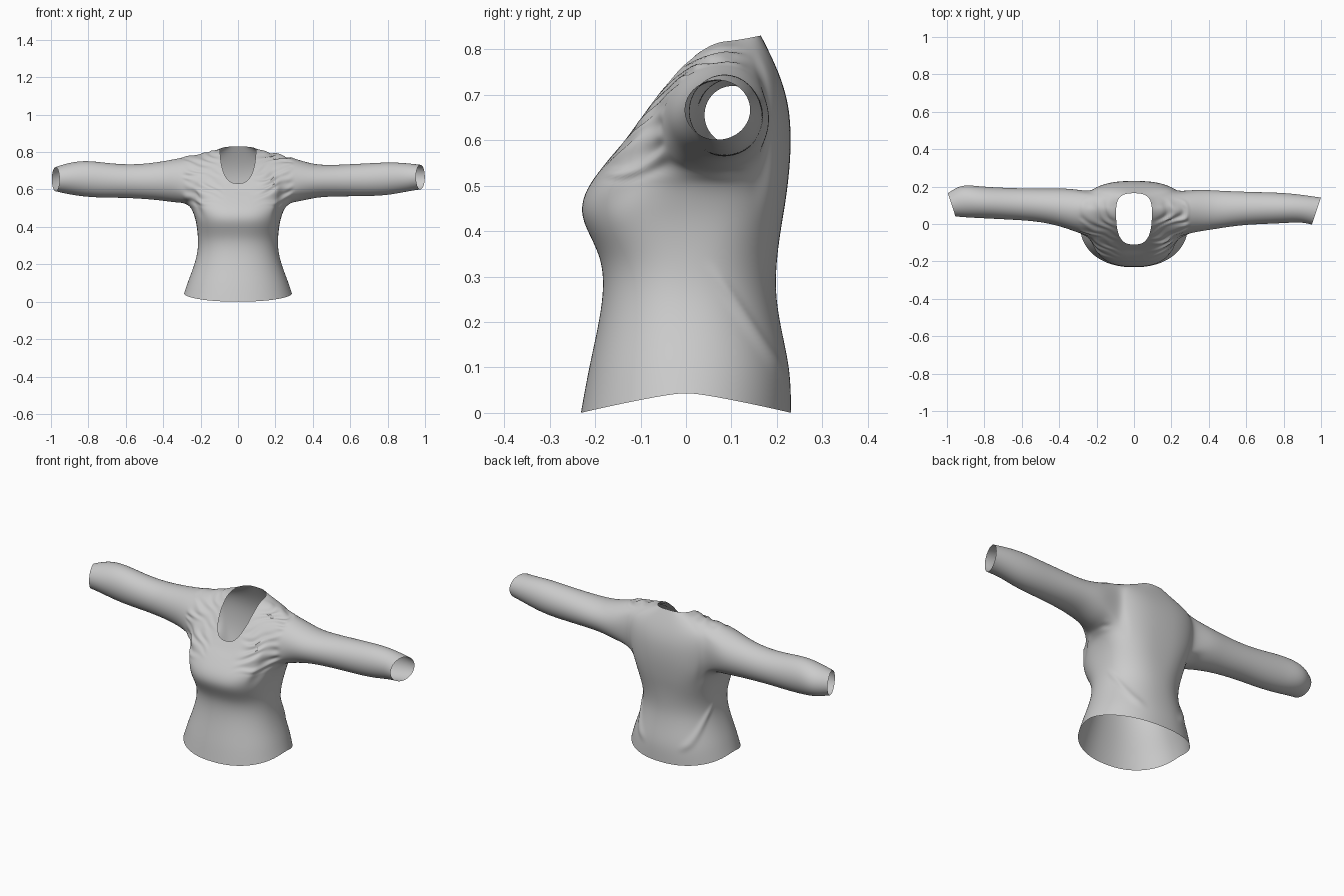
import bpy, bmesh, math
from mathutils import Vector, noise

if "Cube" in bpy.data.objects:
    bpy.data.objects.remove(bpy.data.objects["Cube"])

N, HALF, ARM0, ARM1 = 40, 4, 7, 10   # ring columns, armhole half width, armhole rows

# Torso rings: front y,z | side x,y,z | back y,z | squareness
RINGS = [
    (-.232, .000, .290, .00, .045, .232, .000, 2.2),
    (-.216, .090, .268, .00, .110, .231, .090, 2.2),
    (-.198, .170, .240, .00, .180, .213, .170, 2.2),
    (-.181, .260, .216, .00, .260, .196, .260, 2.2),
    (-.184, .340, .213, .01, .330, .200, .340, 2.3),
    (-.224, .410, .220, .02, .400, .210, .410, 2.6),
    (-.233, .452, .232, .03, .460, .219, .460, 2.7),
    (-.219, .495, .262, .05, .525, .228, .530, 2.6),
    (-.185, .540, .280, .06, .600, .232, .600, 2.5),
    (-.160, .570, .285, .07, .690, .228, .670, 2.5),
    (-.140, .592, .268, .08, .780, .212, .730, 2.5),
    (-.125, .612, .180, .075, .797, .188, .785, 2.6),
    (-.110, .632, .096, .065, .815, .165, .830, 2.8),
]
# Sleeve sections: distance | y min, max | z min, max
RIGHT = [(.33, -.045, .187, .535, .757), (.42, -.032, .180, .558, .732), (.52, -.015, .176, .562, .732),
         (.62, -.004, .172, .563, .737), (.72, .000, .170, .564, .742), (.81, .004, .166, .570, .747),
         (.90, .010, .156, .588, .742), (.975, -.004, .142, .600, .733)]
LEFT = [(.33, -.040, .192, .528, .765), (.42, -.008, .190, .542, .748), (.52, .012, .190, .550, .736),
        (.62, .020, .192, .555, .735), (.72, .025, .196, .555, .745), (.82, .030, .202, .560, .757),
        (.915, .035, .214, .575, .742), (.975, .040, .165, .590, .720)]


def spow(v, p):
    return math.copysign(abs(v) ** p, v)


def smooth(a, b, v):
    t = max(0, min(1, (v - a) / (b - a)))
    return t * t * (3 - 2 * t)


bm = bmesh.new()

# Torso grid
grid = []
for i, (yf, zf, sx, ys, zs, yb, zb, n) in enumerate(RINGS):
    k = 1.4 if i >= ARM0 else 1.2
    row = []
    for j in range(N):
        t = 2 * math.pi * j / N
        c, s = spow(math.cos(t), 2 / n), spow(math.sin(t), 2 / n)
        ye, ze = (yb, zb) if s > 0 else (yf, zf)
        row.append(bm.verts.new((sx * c, ys + (ye - ys) * abs(s), zs + (ze - zs) * abs(s) ** k)))
    grid.append(row)

in_hole = lambda i, j: ARM0 <= i < ARM1 and any((j - s + HALF) % N < 2 * HALF for s in (0, N // 2))
for i in range(len(grid) - 1):
    for j in range(N):
        if not in_hole(i, j):
            q = (j + 1) % N
            bm.faces.new((grid[i][j], grid[i][q], grid[i + 1][q], grid[i + 1][j]))


def add_sleeve(side, sections):
    col = lambda d: d % N if side > 0 else (N // 2 - d) % N
    path = [(ARM0, d) for d in range(HALF + 1)]
    path += [(r, HALF) for r in range(ARM0 + 1, ARM1)]
    path += [(ARM1, d) for d in range(HALF, -HALF - 1, -1)]
    path += [(r, -HALF) for r in range(ARM1 - 1, ARM0, -1)]
    path += [(ARM0, d) for d in range(-HALF, 0)]
    prev = [grid[r][col(d)] for r, d in path]
    # Round off the armhole
    for v in prev:
        a = math.atan2((v.co.z - .655) / .125, (v.co.y - .06) / .12)
        v.co = v.co.lerp(Vector((v.co.x, .06 + .12 * math.cos(a), .655 + .127 * math.sin(a))), .6)
    m = len(prev)
    # Loft the sleeve outward, tilting the cuff
    for x, y0, y1, z0, z1 in sections:
        tilt = .33 if x > .95 else .1
        ring = []
        for k in range(m):
            a = -math.pi / 2 + 2 * math.pi * k / m
            dy = (y1 - y0) / 2 * math.cos(a)
            ring.append(bm.verts.new((side * (x + tilt * dy), (y0 + y1) / 2 + dy,
                                      (z0 + z1) / 2 + (z1 - z0) / 2 * math.sin(a))))
        for k in range(m):
            q = (k + 1) % m
            bm.faces.new((prev[k], prev[q], ring[q], ring[k]))
        prev = ring


add_sleeve(1, RIGHT)
add_sleeve(-1, LEFT)
loose = [v for v in bm.verts if not v.link_faces]
bmesh.ops.delete(bm, geom=loose, context='VERTS')
bmesh.ops.recalc_face_normals(bm, faces=bm.faces)

cage = bpy.data.meshes.new("blouse_cage")
bm.to_mesh(cage)
bm.free()
blouse = bpy.data.objects.new("blouse", cage)
bpy.context.collection.objects.link(blouse)
sub = blouse.modifiers.new("smooth_cloth", 'SUBSURF')
sub.levels = sub.render_levels = 3
dense = bpy.data.meshes.new_from_object(blouse.evaluated_get(bpy.context.evaluated_depsgraph_get()))
blouse.modifiers.clear()
blouse.data = dense

# Cloth folds: gathers on the chest and shoulders, a soft drape at the lower back
normals = [v.normal.copy() for v in dense.vertices]
for v, nrm in zip(dense.vertices, normals):
    x, y, z = v.co
    ax = abs(x)
    w = smooth(.06, .2, ax) * (1 - smooth(.27, .30, ax)) * smooth(.49, .57, z) * (1 - smooth(.08, .15, y))
    wob = noise.noise(Vector((x * 9, y * 9, z * 14)))
    d = .0065 * w * math.sin(150 * (z - .35 * ax) + 5 * wob) * (.6 + wob)
    if y > .03 and z < .4:
        off = (y - .07) * .83 + (z - .30) * .55
        d += .006 * math.exp(-(off / .012) ** 2) * smooth(.06, .12, z) * (1 - smooth(.26, .34, z)) * smooth(.08, .14, ax)
    v.co += nrm * d

bpy.context.view_layer.objects.active = blouse
blouse.select_set(True)
bpy.ops.object.shade_smooth_by_angle(angle=math.radians(40))
